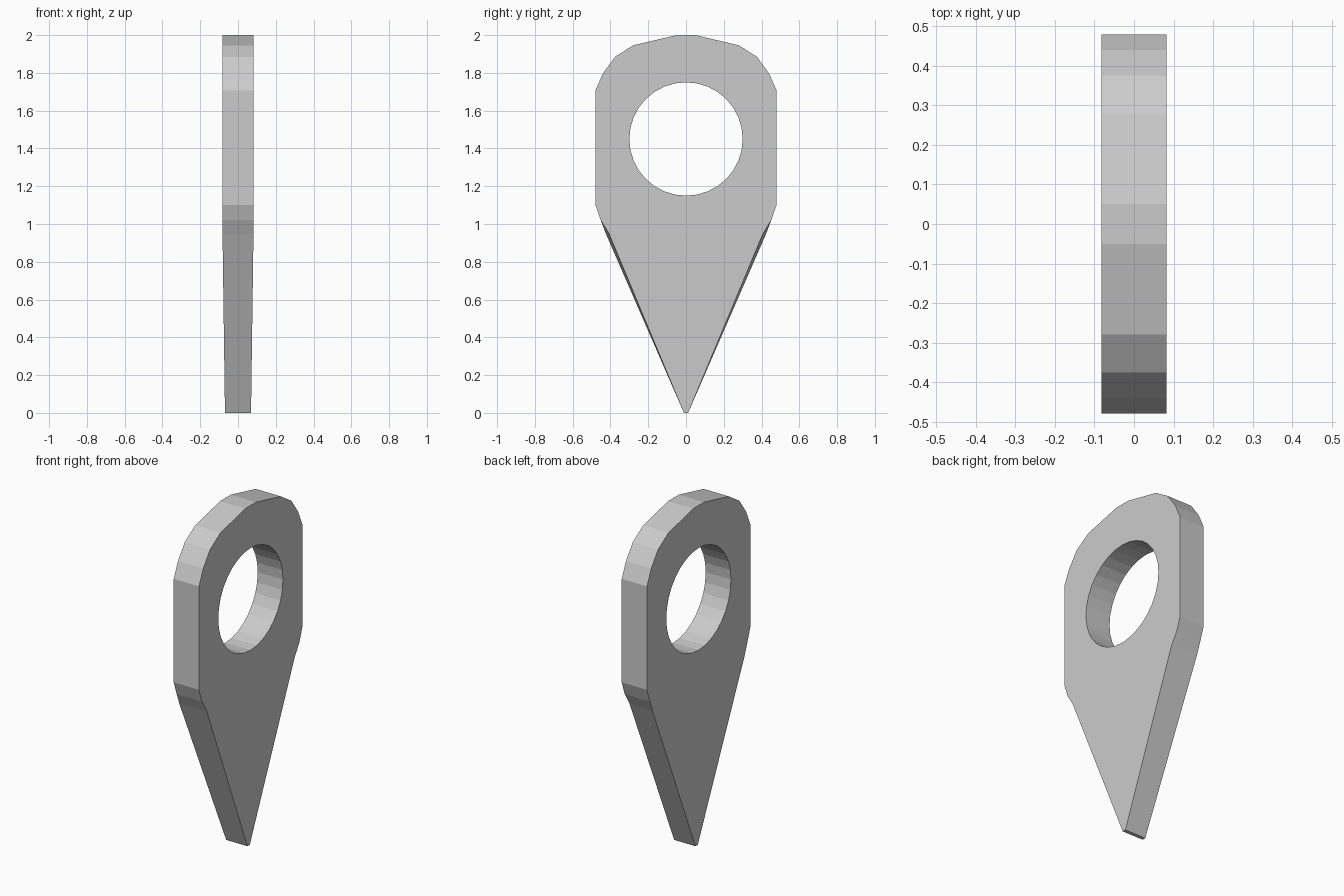
import bpy, bmesh, math

if "Cube" in bpy.data.objects:
    bpy.data.objects.remove(bpy.data.objects["Cube"])

HALF_T, TIP_T = 0.082, 0.069      # half thickness of the plate and of its tip
HEAD = [(0.05, 2.0), (0.28, 1.946), (0.376, 1.885), (0.44, 1.797),
        (0.479, 1.708), (0.479, 1.10), (0.452, 1.022)]


def outline(side):
    """Closed outline of one face; the front-left face has a wider shoulder."""
    shoulder = 0.408 if side > 0 else 0.425
    half = [(side * HALF_T, y, z) for y, z in HEAD]
    half += [(side * HALF_T, shoulder, 0.95), (side * TIP_T, 0.011, 0.0)]
    return half + [(x, -y, z) for x, y, z in reversed(half)]


# Pointed plate: two outlines joined by a rim
bm = bmesh.new()
a = [bm.verts.new(p) for p in outline(1)]
b = [bm.verts.new(p) for p in outline(-1)]
n, k = len(a), len(HEAD)          # k is the index of the shoulder point
for ring in (a, b):
    bm.faces.new(ring[:k + 1] + ring[n - 1 - k:])     # head
    bm.faces.new(ring[k:n - k])                       # tapered point
for i in range(n):
    j = (i + 1) % n
    bm.faces.new((a[i], a[j], b[j], b[i]))
bmesh.ops.recalc_face_normals(bm, faces=bm.faces)
mesh = bpy.data.meshes.new("pointed_plate")
bm.to_mesh(mesh)
bm.free()
plate = bpy.data.objects.new("pointed_plate", mesh)
bpy.context.collection.objects.link(plate)

# Round hole through the head
bpy.ops.mesh.primitive_cylinder_add(vertices=32, radius=0.30, depth=0.6,
                                    location=(0, 0, 1.45),
                                    rotation=(0, math.pi / 2, 0))
cutter = bpy.context.object
cutter.name = "hole_cutter"
cutter.hide_render = True
cutter.display_type = 'WIRE'
cut = plate.modifiers.new("hole", 'BOOLEAN')
cut.operation = 'DIFFERENCE'
cut.solver = 'EXACT'
cut.object = cutter
